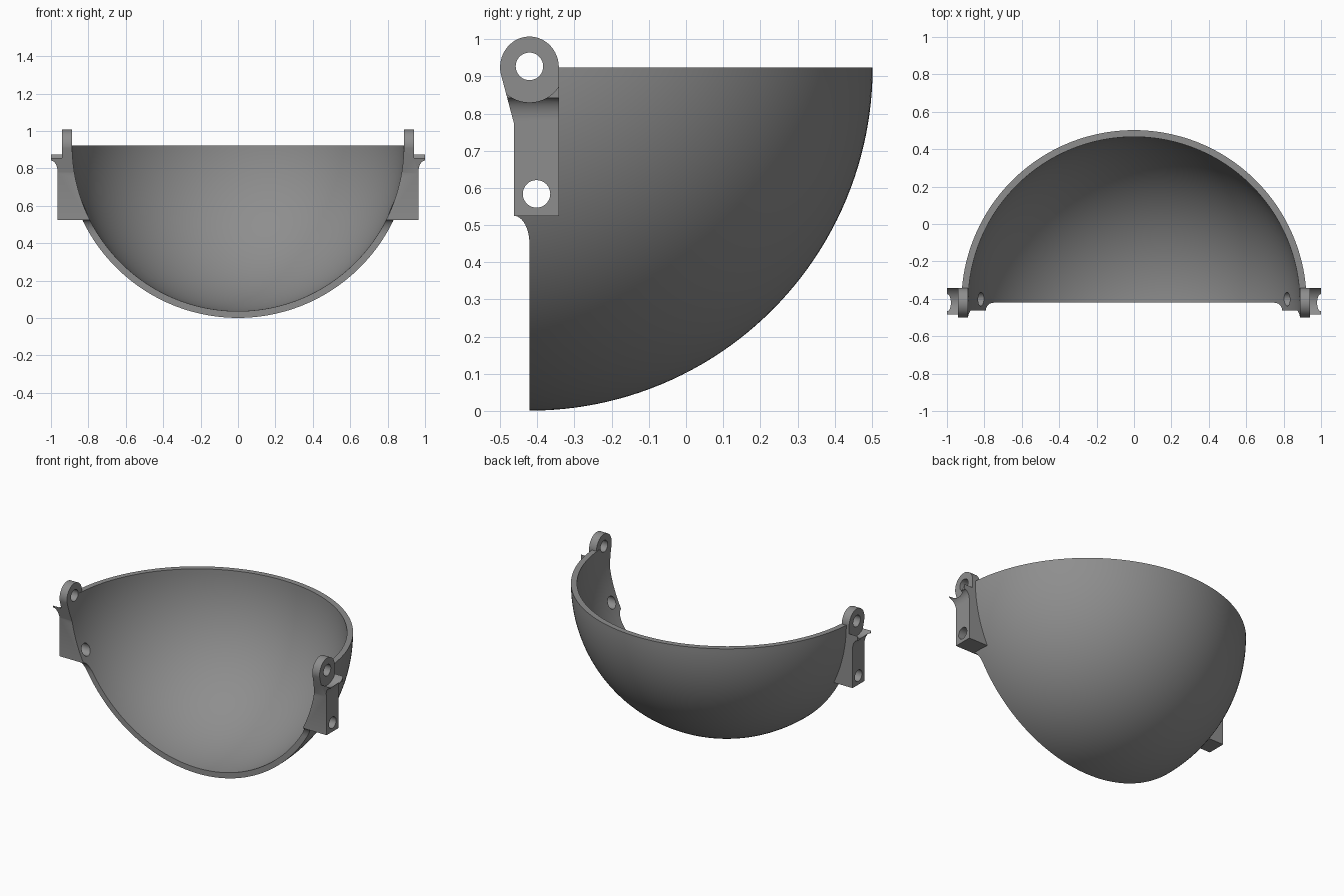
import bpy, bmesh, math
from mathutils import Matrix, Vector

if "Cube" in bpy.data.objects:
    bpy.data.objects.remove(bpy.data.objects["Cube"])

R_OUT, R_IN = 0.923, 0.887          # shell radii
YC, ZC = -0.421, 0.924              # shell centre
SEG = 48                            # segments per quarter turn

grey = bpy.data.materials.new("grey")
grey.diffuse_color = (0.27, 0.27, 0.27, 1)
grey.use_nodes = True
grey.node_tree.nodes["Principled BSDF"].inputs["Base Color"].default_value = grey.diffuse_color


def finish(name, bm):
    bmesh.ops.recalc_face_normals(bm, faces=bm.faces)
    me = bpy.data.meshes.new(name)
    bm.to_mesh(me)
    bm.free()
    ob = bpy.data.objects.new(name, me)
    bpy.context.collection.objects.link(ob)
    me.materials.append(grey)
    return ob


def prism(name, pts, axis, a, b):
    """Extrude a 2D outline along x (pts = y,z) or y (pts = x,z)."""
    bm = bmesh.new()
    place = (lambda p: (a, p[0], p[1])) if axis == "x" else (lambda p: (p[0], a, p[1]))
    face = bm.faces.new([bm.verts.new(place(p)) for p in pts])
    out = bmesh.ops.extrude_face_region(bm, geom=[face])
    vec = Vector((b - a, 0, 0)) if axis == "x" else Vector((0, b - a, 0))
    bmesh.ops.translate(bm, vec=vec, verts=[g for g in out["geom"] if isinstance(g, bmesh.types.BMVert)])
    return finish(name, bm)


def arc(cx, cz, rx, rz, a0, a1, n):
    angles = [math.radians(a0 + (a1 - a0) * i / n) for i in range(n + 1)]
    return [(cx + rx * math.cos(t), cz + rz * math.sin(t)) for t in angles]


def activate(ob):
    bpy.ops.object.select_all(action="DESELECT")
    ob.select_set(True)
    bpy.context.view_layer.objects.active = ob


def boolean(ob, cutter, op="DIFFERENCE"):
    activate(ob)
    m = ob.modifiers.new("cut", "BOOLEAN")
    m.object, m.operation, m.solver = cutter, op, "EXACT"
    bpy.ops.object.modifier_apply(modifier=m.name)


def mirror(ob):
    activate(ob)
    m = ob.modifiers.new("mirror", "MIRROR")
    m.use_clip = False
    bpy.ops.object.modifier_apply(modifier=m.name)


# Quarter-sphere shell: revolve the wall profile half a turn, then cap the front
bm = bmesh.new()
pts = arc(0, ZC, R_OUT, R_OUT, -90, 0, SEG) + arc(0, ZC, R_IN, R_IN, 0, -90, SEG)
vs = [bm.verts.new((x, YC, z)) for x, z in pts]
edges = [bm.edges.new(p) for p in zip(vs, vs[1:])]
bmesh.ops.spin(bm, geom=vs + edges, cent=(0, YC, 0), axis=(0, 0, 1), angle=math.pi, steps=SEG * 2)
bmesh.ops.remove_doubles(bm, verts=bm.verts, dist=1e-5)
bmesh.ops.holes_fill(bm, edges=[e for e in bm.edges if e.is_boundary], sides=0)
shell = finish("shell", bm)

# Cutters
inner = prism("inner_cutter", arc(0, ZC, R_IN, R_IN, 180, 360, SEG * 2) + [(R_IN, 1.2), (-R_IN, 1.2)], "y", -0.7, 0)
outer = prism("outer_cutter", arc(0, ZC, R_OUT, R_OUT, 180, 360, SEG * 2) + [(R_OUT, 1.2), (-R_OUT, 1.2)], "y", -0.7, 0)
pin_hole = prism("pin_hole_cutter", arc(YC, 0.927, 0.037, 0.037, 0, 350, 35), "x", -1.2, 1.2)
screw_hole = prism("screw_hole_cutter", arc(-0.402, 0.584, 0.037, 0.037, 0, 350, 35), "x", -1.2, 1.2)
relief = prism("relief_cutter", arc(YC, ZC, 0.094, 0.094, 0, 352.5, 47), "x", 0.94, 1.2)
relief_top = prism("relief_top_cutter", [(-0.7, 0.89), (0, 0.89), (0, 1.2), (-0.7, 1.2)], "x", 0.94, 1.2)
flare = prism("flare_cutter", [(0.965, 0.4), (1.2, 0.4), (1.2, 0.842)]
              + arc(1.0, 0.782, 0.035, 0.06, 90, 180, 12), "y", -0.7, 0)

# Hinge bracket: round lug on top, block below, flared lip outside
outline = arc(YC, ZC, 0.079, 0.083, 0, 190, 38) + [(-0.463, 0.775), (-0.463, 0.525), (-0.342, 0.525)]
bracket = prism("hinge_brackets", outline, "x", 0.6, 1.0)
for c in (inner, relief, relief_top, flare, pin_hole, screw_hole):
    boolean(bracket, c)
mirror(bracket)

# Curved tab blending each bracket into the shell's front edge
tab_outline = arc(-0.463, 0.45, 0.042, 0.075, 0, 90, 12) + [(-0.463, 0.53), (-0.415, 0.53), (-0.415, 0.45)]
tab = prism("edge_fillets", tab_outline, "x", 0.6, 0.95)
boolean(tab, outer, "INTERSECT")
boolean(tab, inner)
mirror(tab)

# Holes through the shell wall
for c in (pin_hole, screw_hole):
    boolean(shell, c)

for c in (inner, outer, pin_hole, screw_hole, relief, relief_top, flare):
    bpy.data.objects.remove(c)
for ob in (shell, bracket, tab):
    activate(ob)
    bpy.ops.object.shade_smooth_by_angle(angle=math.radians(30))
